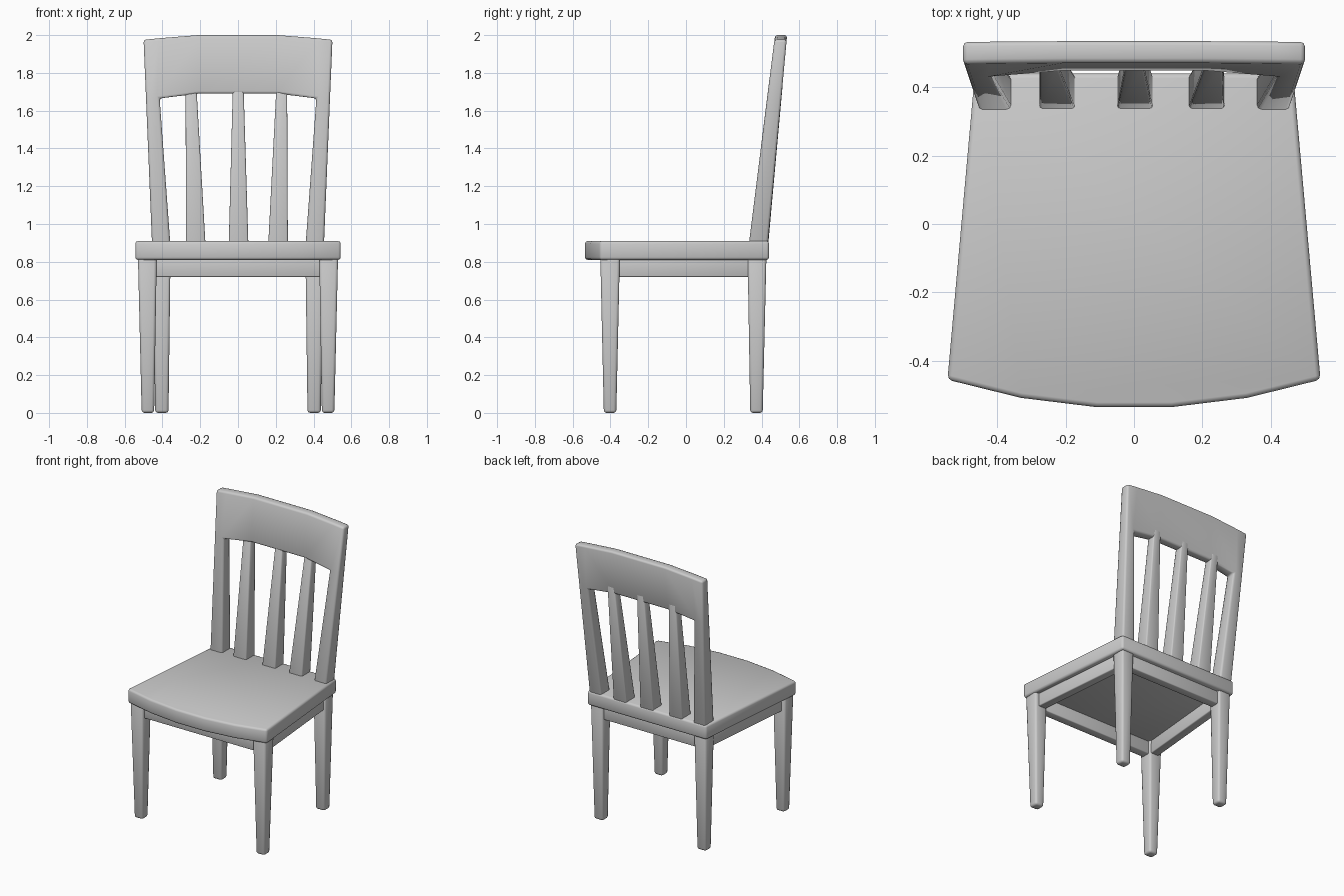
import bpy, bmesh, math

cube = bpy.data.objects.get("Cube")
if cube:
    bpy.data.objects.remove(cube, do_unlink=True)

grey = bpy.data.materials.new("plain_grey")
grey.use_nodes = True
grey.diffuse_color = (0.6, 0.6, 0.6, 1)
grey.node_tree.nodes["Principled BSDF"].inputs["Base Color"].default_value = (0.6, 0.6, 0.6, 1)


def finish(name, bm, bevel):
    """Round the hard edges and turn the mesh into a smooth-shaded object."""
    bmesh.ops.recalc_face_normals(bm, faces=bm.faces)
    hard = [e for e in bm.edges if e.calc_face_angle(0) > math.radians(35)]
    bmesh.ops.bevel(bm, geom=hard, offset=bevel, segments=2, profile=0.5,
                    affect='EDGES', clamp_overlap=True)
    mesh = bpy.data.meshes.new(name)
    bm.to_mesh(mesh)
    bm.free()
    mesh.materials.append(grey)
    obj = bpy.data.objects.new(name, mesh)
    bpy.context.collection.objects.link(obj)
    bpy.ops.object.select_all(action='DESELECT')
    obj.select_set(True)
    bpy.context.view_layer.objects.active = obj
    bpy.ops.object.shade_smooth_by_angle(angle=math.radians(60))
    return obj


def loft(name, low, high, bevel=0.012):
    """Join two four-cornered rings into a solid bar."""
    bm = bmesh.new()
    a = [bm.verts.new(p) for p in low]
    b = [bm.verts.new(p) for p in high]
    bm.faces.new(a)
    bm.faces.new(b)
    for i in range(4):
        j = (i + 1) % 4
        bm.faces.new((a[i], a[j], b[j], b[i]))
    return finish(name, bm, bevel)


def ring(x, y, z, w, d):
    return [(x - w/2, y - d/2, z), (x + w/2, y - d/2, z),
            (x + w/2, y + d/2, z), (x - w/2, y + d/2, z)]


def rail(name, start, end, thick=0.06):
    """Straight apron between two plan points."""
    dx, dy = end[0] - start[0], end[1] - start[1]
    n = thick / 2 / math.hypot(dx, dy)
    ox, oy = -dy * n, dx * n
    plan = [(start[0] + ox, start[1] + oy), (end[0] + ox, end[1] + oy),
            (end[0] - ox, end[1] - oy), (start[0] - ox, start[1] - oy)]
    loft(name, [(x, y, 0.72) for x, y in plan], [(x, y, 0.83) for x, y in plan], 0.006)


# Seat: tapered slab with a bowed front
half = [(0.465, 0.44), (0.545, -0.455), (0.33, -0.508), (0.11, -0.535)]
outline = half + [(-x, y) for x, y in reversed(half)]
bm = bmesh.new()
base = bm.faces.new([bm.verts.new((x, y, 0.81)) for x, y in outline])
top = bmesh.ops.extrude_face_region(bm, geom=[base], use_keep_orig=True)
for v in top["geom"]:
    if isinstance(v, bmesh.types.BMVert):
        v.co.z = 0.91
finish("seat", bm, 0.014)

# Legs and side aprons
for side, s in (("left", 1), ("right", -1)):
    loft("front_leg_" + side, ring(s*0.477, -0.402, 0, 0.066, 0.066),
         ring(s*0.48, -0.402, 0.84, 0.1, 0.104), 0.014)
    loft("back_leg_" + side, ring(s*0.403, 0.373, 0, 0.07, 0.066),
         ring(s*0.405, 0.376, 0.84, 0.096, 0.1), 0.014)
    rail("side_apron_" + side, (s*0.475, -0.4), (s*0.405, 0.375))

# Front and back aprons
rail("front_apron", (-0.47, -0.4), (0.47, -0.4))
rail("back_apron", (-0.4, 0.375), (0.4, 0.375))

# Back frame: two splayed posts and an arched top rail in one piece
lower = [(-0.487, 1.665), (-0.415, 1.665), (-0.21, 1.69)]
upper = [(-0.5, 1.975), (-0.42, 1.983), (-0.21, 2.0)]
lower += [(-x, z) for x, z in reversed(lower)]
upper += [(-x, z) for x, z in reversed(upper)]
feet = [(-0.455, 0.89), (-0.358, 0.89), (0.358, 0.89), (0.455, 0.89)]


def front_y(x, z):
    hollow = 0.015 * max(0, (2 - z) / 0.32) if abs(x) < 0.3 else 0
    return 0.335 + 0.125 * (z - 0.91) + hollow


def back_y(x, z):
    return 0.435 + 0.092 * (z - 0.91)


bm = bmesh.new()
lo, up, ft = [[bm.verts.new((x, 0, z)) for x, z in row] for row in (lower, upper, feet)]
panels = [bm.faces.new((lo[i], lo[i+1], up[i+1], up[i])) for i in range(5)]
panels += [bm.faces.new((ft[0], ft[1], lo[1], lo[0])),
           bm.faces.new((ft[2], ft[3], lo[5], lo[4]))]
rear = bmesh.ops.extrude_face_region(bm, geom=panels, use_keep_orig=True)
rear = {v for v in rear["geom"] if isinstance(v, bmesh.types.BMVert)}
for v in bm.verts:
    v.co.y = (back_y if v in rear else front_y)(v.co.x, v.co.z)
finish("back_frame", bm, 0.013)

# Tapered slats leaning back into the top rail
for name, foot, head in (("right_slat", -0.224, -0.249), ("middle_slat", 0.003, 0.001),
                         ("left_slat", 0.212, 0.232)):
    loft(name, ring(foot, 0.385, 0.89, 0.104, 0.1), ring(head, 0.484, 1.74, 0.056, 0.056), 0.008)
